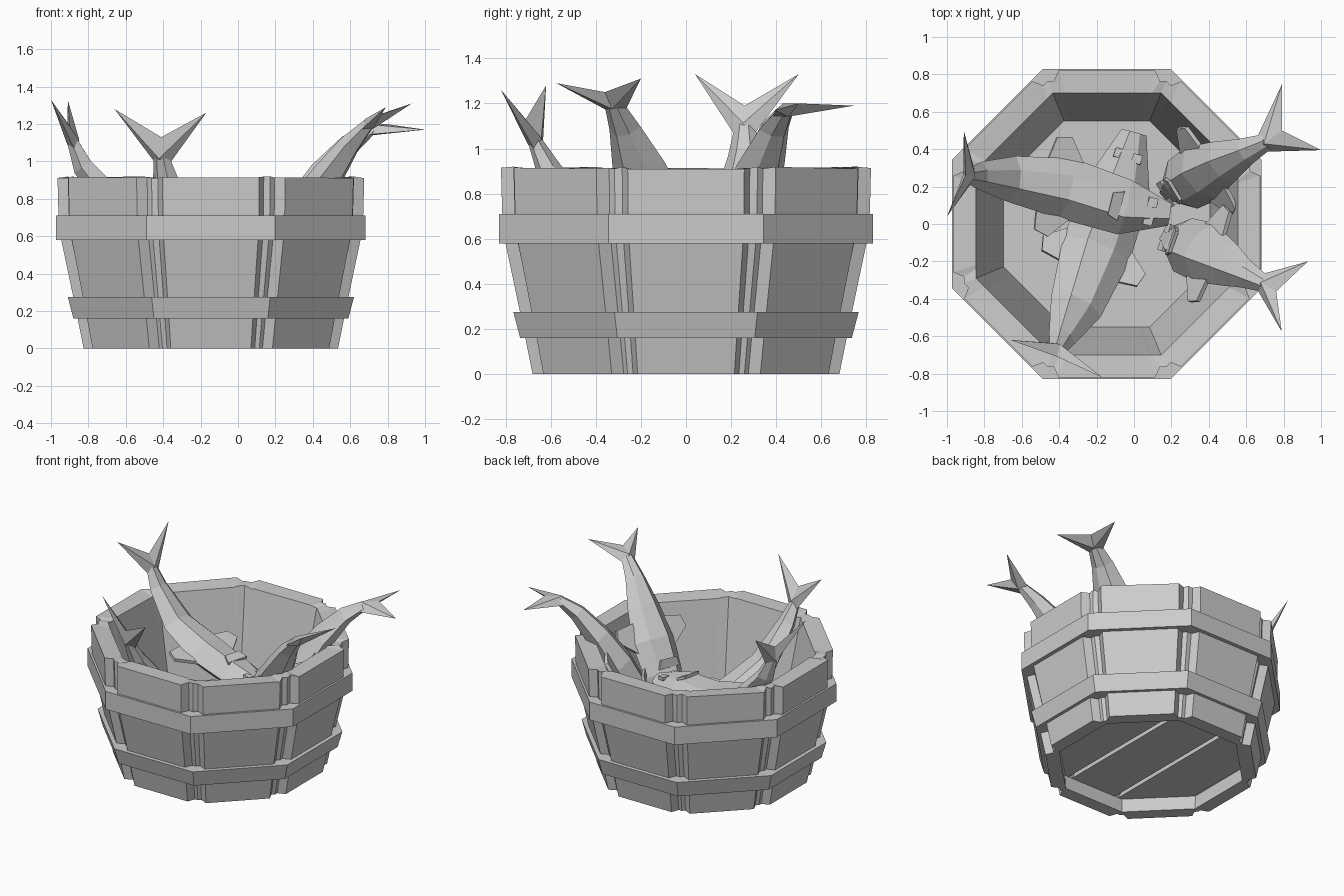
import bpy, bmesh, math, random
from mathutils import Vector as V

if "Cube" in bpy.data.objects:
    bpy.data.objects.remove(bpy.data.objects["Cube"])

random.seed(4)
CX = -0.145            # bucket axis
K = math.tan(math.pi / 8)


def finish(name, bm):
    bmesh.ops.recalc_face_normals(bm, faces=bm.faces)
    me = bpy.data.meshes.new(name)
    bm.to_mesh(me)
    bm.free()
    ob = bpy.data.objects.new(name, me)
    bpy.context.collection.objects.link(ob)
    return ob


def loft(bm, rings, loop=False):
    """Skin rings of equal size; loop joins last to first, else caps."""
    vs = [[bm.verts.new(p) for p in r] for r in rings]
    n = len(vs[0])
    for a, b in zip(vs, vs[1:] + vs[:1] if loop else vs[1:]):
        for i in range(n):
            bm.faces.new((a[i], a[(i + 1) % n], b[(i + 1) % n], b[i]))
    if not loop:
        bm.faces.new(vs[0])
        bm.faces.new(vs[-1])
    return vs


def octagon(a, z, staves=0.0, jitter=0.0):
    """Octagon of apothem a; staves > 0 recesses the corners by that depth."""
    pts = []
    for s in range(8):
        ang = s * math.pi / 4
        n, t = V((math.cos(ang), math.sin(ang), 0)), V((-math.sin(ang), math.cos(ang), 0))
        r = a - staves
        for d, w in ((r, -K * r), (r, -0.345 * a), (a, -0.315 * a), (a, 0.315 * a), (r, 0.345 * a)):
            pts.append(V((CX, 0, z - random.uniform(0, jitter))) + n * d + t * w)
    return pts


# Staved wall: outside going up, then inside going down
bm = bmesh.new()
outer = [(0.68, 0), (0.72, 0.2), (0.80, 0.58), (0.815, 0.72)]
rings = [octagon(a, z, 0.055) for a, z in outer]
rings += [octagon(0.82, 0.92, 0.055, 0.01), octagon(0.70, 0.915, 0, 0.015),
          octagon(0.55, 0.14), octagon(0.59, 0.1), octagon(0.585, 0)]
loft(bm, rings, True)
finish("bucket_staves", bm)


def plain(a, z):
    return octagon(a, z)[::5]


# Hoops
for name, z0, a0, z1, a1 in (("lower_hoop", 0.16, 0.735, 0.275, 0.765),
                             ("upper_hoop", 0.58, 0.828, 0.71, 0.828)):
    bm = bmesh.new()
    loft(bm, [plain(a0, z0), plain(a1, z1), plain(a1 - 0.09, z1), plain(a0 - 0.09, z0)], True)
    finish(name, bm)

# Floor: planks cut from an octagonal disc, under a thin liner
bm = bmesh.new()
loft(bm, [plain(0.56, 0.135), plain(0.56, 0.15)])
finish("floor_liner", bm)
for i in range(3):
    bm = bmesh.new()
    loft(bm, [plain(0.59, 0.10), plain(0.59, 0.135)])
    x0 = CX - 0.6 + 0.4 * i
    for x, sgn in ((x0 + 0.015, -1), (x0 + 0.385, 1)):
        cut = bmesh.ops.bisect_plane(bm, geom=bm.verts[:] + bm.edges[:] + bm.faces[:],
                                     plane_co=(x, 0, 0), plane_no=(sgn, 0, 0), clear_outer=True)
        edges = [e for e in cut["geom_cut"] if isinstance(e, bmesh.types.BMEdge)]
        if edges:
            bmesh.ops.holes_fill(bm, edges=edges)
    finish("floor_plank_%d" % (i + 1), bm)


def slab(bm, pts, n, th):
    """Thin flat fin with thickness along n."""
    loft(bm, [[p - n * th for p in pts], [p + n * th for p in pts]])


def fish(name, path, tip1, tip2, notch, wide=1.0):
    path = [V(p) for p in path]
    tip1, tip2, notch = V(tip1), V(tip2), V(notch)
    bm = bmesh.new()
    half = [0.045, 0.075, 0.125, 0.165, 0.15, 0.06]
    thick = [0.03, 0.055, 0.08, 0.105, 0.10, 0.045]
    frames, rings = [], []
    for i, p in enumerate(path):
        t = (path[min(i + 1, 5)] - path[max(i - 1, 0)]).normalized()
        lat = tip2 - tip1
        lat = (lat - t * lat.dot(t)).normalized()
        n = t.cross(lat)
        if n.z < 0:
            n = -n
        w, h = half[i] * (wide if i > 1 else 1), thick[i]
        frames.append((p, t, lat, n, w, h))
        rings.append([p + lat * (w * a) + n * (h * b) for a, b in
                      ((1, 0), (0.45, 0.8), (-0.35, 1), (-1, 0), (-0.35, -1), (0.45, -0.8))])
    loft(bm, rings)

    # Forked tail with a raised centre
    p, t, lat, n, w, h = frames[0]
    rim = [bm.verts.new(q) for q in (p + t * 0.04 - lat * w, tip1, notch, tip2, p + t * 0.04 + lat * w)]
    for s in (1, -1):
        c = bm.verts.new(p + n * (s * 0.035))
        for i in range(5):
            bm.faces.new((rim[i], rim[(i + 1) % 5], c))

    # Swept-back back and belly fins
    p, t, lat, n, w, h = frames[3]
    for s in (1, -1):
        e = p + lat * (s * w * 0.75)
        slab(bm, [e + t * 0.08, e - t * 0.14, e - t * 0.12 + lat * (s * 0.13),
                  e - t * 0.04 + lat * (s * 0.15)], n, 0.012)

    # Gill plates and eyes on both flanks
    p, t, lat, n, w, h = frames[4]
    for s in (1, -1):
        g = p + n * (s * h * 0.9) - t * 0.03
        slab(bm, [g + lat * 0.08, g - lat * 0.08, g - lat * 0.06 - t * 0.06 + n * (s * 0.02),
                  g + lat * 0.06 - t * 0.06 + n * (s * 0.02)], n, 0.01)
        for side in (1, -1):
            e = p.lerp(path[5], 0.55) + n * (s * 0.055) + lat * (side * 0.05)
            slab(bm, [e + t * a + lat * b for a, b in
                      ((0.025, 0.025), (-0.025, 0.025), (-0.025, -0.025), (0.025, -0.025))], n, 0.012)
    finish(name, bm)


# Four fish, each path running from tail root to snout
fish("left_fish",
     [(-0.88, .26, 1.10), (-0.825, .26, .97), (-0.65, .24, .76), (-0.36, .19, .64), (-0.05, .09, .60), (.19, .05, .58)],
     (-1.0, .04, 1.33), (-0.91, .50, 1.33), (-0.90, .26, 1.19))
fish("front_fish",
     [(-.41, -.67, 1.03), (-.385, -.61, .90), (-.31, -.44, .64), (-.20, -.13, .46), (-.08, .2, .42), (0, .49, .41)],
     (-.66, -.62, 1.28), (-.17, -.82, 1.26), (-.41, -.71, 1.13), 1.15)
fish("right_back_fish",
     [(.71, .44, 1.17), (.60, .39, 1.09), (.47, .33, .93), (.36, .27, .74), (.26, .21, .54), (.18, .17, .38)],
     (.79, .745, 1.19), (1.0, .395, 1.17), (.79, .50, 1.20))
fish("right_front_fish",
     [(.70, -.32, 1.20), (.60, -.27, 1.09), (.49, -.21, .93), (.37, -.15, .74), (.26, -.11, .54), (.18, -.07, .38)],
     (.79, -.575, 1.29), (.93, -.20, 1.31), (.76, -.36, 1.25))
